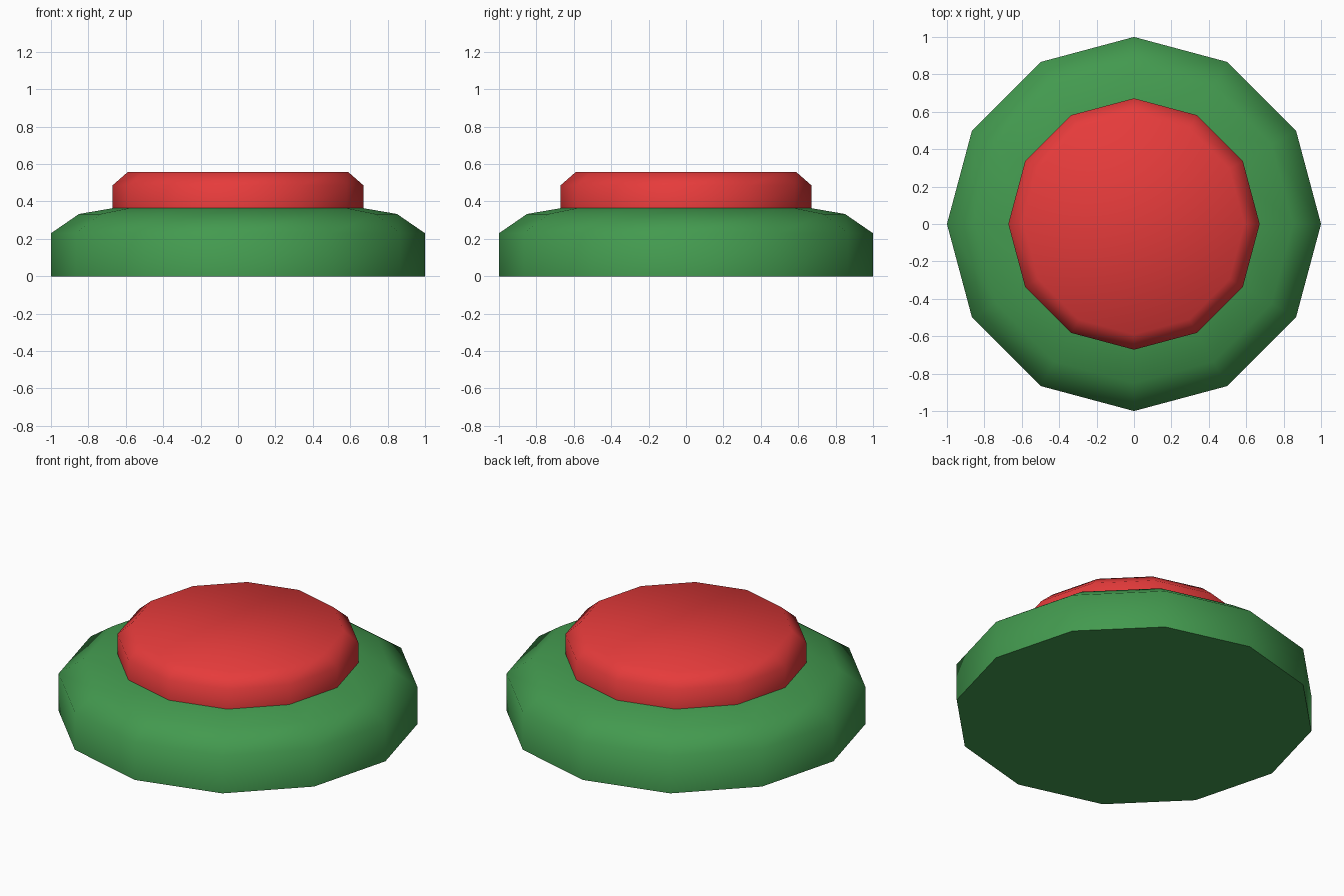
import bpy, bmesh, math

if "Cube" in bpy.data.objects:
    bpy.data.objects.remove(bpy.data.objects["Cube"])

SIDES = 12

def material(name, rgb):
    m = bpy.data.materials.new(name)
    lin = [((c / 255 + 0.055) / 1.055) ** 2.4 for c in rgb]
    m.diffuse_color = (*lin, 1)
    m.use_nodes = True
    m.node_tree.nodes["Principled BSDF"].inputs["Base Color"].default_value = m.diffuse_color
    return m

def lathe(name, profile, mat):
    """Closed 12-sided solid from (radius, height) rings, bottom to top."""
    bm = bmesh.new()
    rings = []
    for r, z in profile:
        rings.append([bm.verts.new((r * math.cos(2 * math.pi * i / SIDES),
                                    r * math.sin(2 * math.pi * i / SIDES), z))
                      for i in range(SIDES)])
    for a, b in zip(rings, rings[1:]):
        for i in range(SIDES):
            j = (i + 1) % SIDES
            bm.faces.new((a[i], a[j], b[j], b[i]))
    bm.faces.new(rings[-1])
    bm.faces.new(rings[0][::-1])
    mesh = bpy.data.meshes.new(name)
    bm.to_mesh(mesh)
    bm.free()
    mesh.materials.append(mat)
    obj = bpy.data.objects.new(name, mesh)
    bpy.context.collection.objects.link(obj)
    # Soft bevels, sharp underside
    bpy.ops.object.select_all(action='DESELECT')
    obj.select_set(True)
    bpy.context.view_layer.objects.active = obj
    bpy.ops.object.shade_smooth_by_angle(angle=math.radians(65))
    return obj

green = material("green", (67, 154, 79))
red = material("red", (230, 59, 59))

# Rounded base housing
lathe("base", [(1, 0), (1, 0.23), (0.85, 0.333), (0.59, 0.378)], green)
# Raised push cap, sunk slightly into the base
lathe("cap", [(0.672, 0.355), (0.672, 0.485), (0.59, 0.557)], red)
